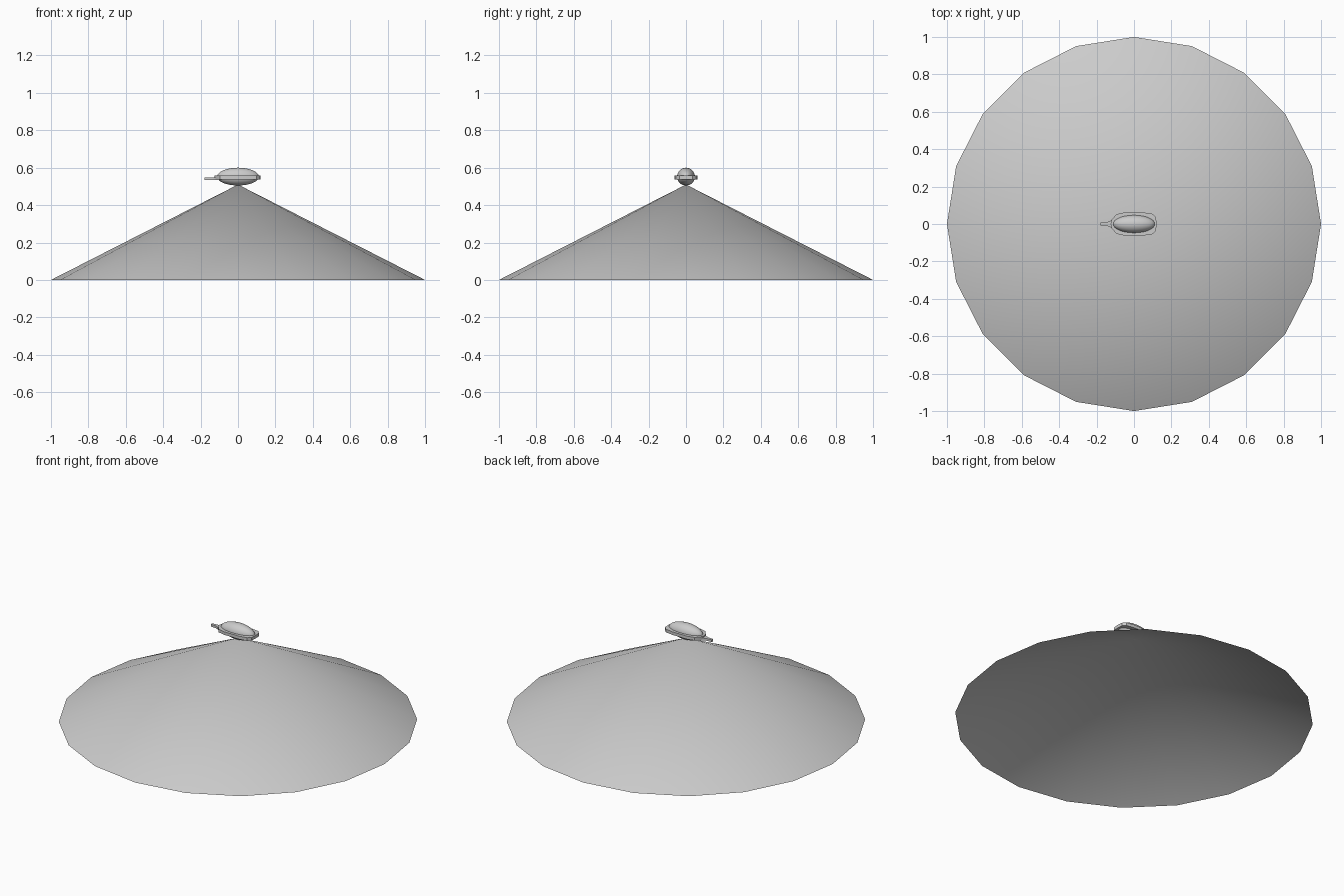
import bpy, bmesh, math
from mathutils import Matrix

if "Cube" in bpy.data.objects:
    bpy.data.objects.remove(bpy.data.objects["Cube"], do_unlink=True)

grey = bpy.data.materials.new("light_grey")
grey.use_nodes = True
grey.diffuse_color = (0.6, 0.6, 0.6, 1)
grey.node_tree.nodes["Principled BSDF"].inputs["Base Color"].default_value = grey.diffuse_color


def finish(name, bm, smooth_angle=None):
    """Turn a bmesh into a named grey object."""
    bmesh.ops.recalc_face_normals(bm, faces=bm.faces)
    mesh = bpy.data.meshes.new(name)
    bm.to_mesh(mesh)
    bm.free()
    mesh.materials.append(grey)
    obj = bpy.data.objects.new(name, mesh)
    bpy.context.collection.objects.link(obj)
    if smooth_angle:
        bpy.ops.object.select_all(action='DESELECT')
        obj.select_set(True)
        bpy.context.view_layer.objects.active = obj
        bpy.ops.object.shade_smooth_by_angle(angle=math.radians(smooth_angle))
    return obj


def slab(name, half_outline, bottom, top):
    """Flat plate from a half outline mirrored across the x axis."""
    bm = bmesh.new()
    mirrored = [(x, -y) for x, y in reversed(half_outline) if y > 0]
    ring = [bm.verts.new((x, y, bottom)) for x, y in half_outline + mirrored]
    face = bm.faces.new(ring)
    lifted = bmesh.ops.extrude_face_region(bm, geom=[face])["geom"]
    verts = [v for v in lifted if isinstance(v, bmesh.types.BMVert)]
    bmesh.ops.translate(bm, verts=verts, vec=(0, 0, top - bottom))
    return finish(name, bm, 30)


# Wide open cone
bm = bmesh.new()
apex = bm.verts.new((0, 0, 0.51))
sides = 20
base = [bm.verts.new((math.cos(a), math.sin(a), 0))
        for a in (math.tau * i / sides for i in range(sides))]
for i in range(sides):
    bm.faces.new((apex, base[i], base[(i + 1) % sides]))
finish("cone", bm, 60)

# Rounded hull resting on the tip, poles along its length
bm = bmesh.new()
bmesh.ops.create_uvsphere(bm, u_segments=24, v_segments=16, radius=1,
                          matrix=Matrix.Rotation(math.pi / 2, 4, 'Y'))
for v in bm.verts:
    v.co = (v.co.x * 0.112, v.co.y * 0.048, 0.551 + v.co.z * (0.049 if v.co.z > 0 else 0.046))
finish("hull", bm, 60)

# Rim around the hull and narrow tail
slab("rim", [(0.12, 0), (0.118, 0.035), (0.1, 0.054), (0.05, 0.062),
             (-0.05, 0.062), (-0.095, 0.052), (-0.12, 0.022), (-0.125, 0)], 0.538, 0.557)
slab("tail", [(-0.09, 0.045), (-0.125, 0.018), (-0.145, 0.009),
              (-0.18, 0.007)], 0.534, 0.548)
